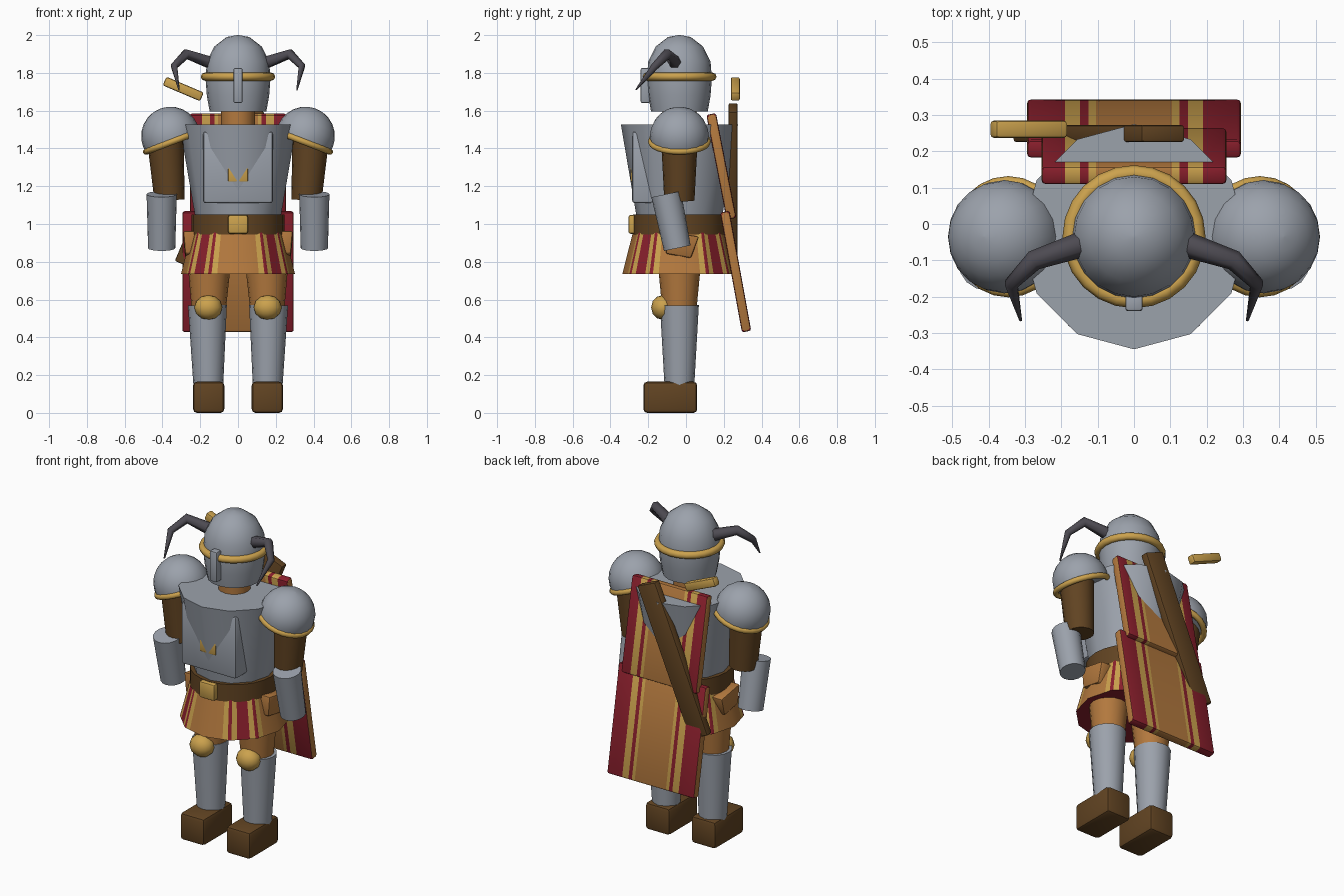
import bpy, bmesh, math
from mathutils import Matrix, Vector

if "Cube" in bpy.data.objects:
    bpy.data.objects.remove(bpy.data.objects["Cube"], do_unlink=True)

AXIS_Y = -0.035  # depth of the body's centre line


def material(name, rgb):
    m = bpy.data.materials.new(name)
    m.use_nodes = True
    m.diffuse_color = (*rgb, 1)
    for n in m.node_tree.nodes:
        if n.type == 'BSDF_PRINCIPLED':
            n.inputs["Base Color"].default_value = (*rgb, 1)
    return m


STEEL = material("steel_grey", (0.33, 0.36, 0.41))
RED = material("dark_red", (0.26, 0.014, 0.026))
ORANGE = material("tan_orange", (0.45, 0.19, 0.048))
GOLD = material("gold", (0.60, 0.36, 0.075))
BROWN = material("dark_brown", (0.12, 0.057, 0.016))
HORN = material("horn_grey", (0.075, 0.07, 0.085))


def finish(name, bm, mats, matrix=None):
    bmesh.ops.recalc_face_normals(bm, faces=bm.faces)
    me = bpy.data.meshes.new(name)
    bm.to_mesh(me)
    bm.free()
    for m in mats:
        me.materials.append(m)
    ob = bpy.data.objects.new(name, me)
    if matrix:
        ob.matrix_world = matrix
    bpy.context.collection.objects.link(ob)
    bpy.ops.object.select_all(action='DESELECT')
    ob.select_set(True)
    bpy.context.view_layer.objects.active = ob
    bpy.ops.object.shade_smooth_by_angle(angle=math.radians(40))
    return ob


def lathe(name, profile, mat, matrix, seg=16):
    """Turn (radius, height) points around local z and close both ends."""
    bm = bmesh.new()
    rings = [[bm.verts.new((r * math.cos(math.tau * i / seg),
                            r * math.sin(math.tau * i / seg), z)) for i in range(seg)]
             for r, z in profile]
    for a, b in zip(rings, rings[1:]):
        for i in range(seg):
            j = (i + 1) % seg
            bm.faces.new((a[i], a[j], b[j], b[i]))
    bm.faces.new(rings[0])
    bm.faces.new(rings[-1])
    return finish(name, bm, [mat], matrix)


def limb(name, p0, p1, r0, r1, mat):
    """Tapered cylinder between two points."""
    p0, p1 = Vector(p0), Vector(p1)
    d = p1 - p0
    rot = Vector((0, 0, 1)).rotation_difference(d).to_matrix().to_4x4()
    return lathe(name, [(r0, 0), (r1, d.length)], mat, Matrix.Translation(p0) @ rot)


def box_mesh(size, bevel, taper=1.0):
    bm = bmesh.new()
    bmesh.ops.create_cube(bm, size=1)
    for v in bm.verts:
        k = taper if v.co.z < 0 else 1
        v.co = (v.co.x * size[0] * k, v.co.y * size[1] * k, v.co.z * size[2])
    if bevel:
        bmesh.ops.bevel(bm, geom=bm.edges[:], offset=bevel, segments=2,
                        profile=0.5, affect='EDGES')
    return bm


def box(name, centre, size, mat, bevel=0.01, rot=None, taper=1.0):
    m = Matrix.Translation(centre)
    if rot:
        m = m @ rot
    return finish(name, box_mesh(size, bevel, taper), [mat], m)


def ring(name, matrix, major, minor):
    bpy.ops.mesh.primitive_torus_add(major_segments=24, minor_segments=8,
                                     major_radius=major, minor_radius=minor)
    ob = bpy.context.object
    ob.name = name
    ob.matrix_world = matrix
    ob.data.materials.append(GOLD)
    bpy.ops.object.shade_smooth()
    return ob


def at(x, y, z):
    return Matrix.Translation((x, y, z))


# Helmet, band, nose guard and neck
lathe("helmet", [(0.15, 1.595), (0.165, 1.68), (0.172, 1.77), (0.165, 1.86),
                 (0.125, 1.94), (0.06, 1.99), (0.005, 2.0)], STEEL, at(0, AXIS_Y, 0), 20)
ring("helmet_band", at(0, AXIS_Y, 1.78), 0.175, 0.022)
box("nose_guard", (0, -0.215, 1.733), (0.048, 0.05, 0.185), STEEL, 0.008)
limb("neck", (0, AXIS_Y, 1.5), (0, AXIS_Y, 1.62), 0.09, 0.09, ORANGE)

# Flared breastplate with chest block and emblem
lathe("torso", [(0.22, 1.0), (0.31, 1.528)], STEEL, at(0, AXIS_Y, 0), 12)
box("chest_block", (0, -0.19, 1.3), (0.37, 0.19, 0.38), STEEL, 0.015)
box("chest_emblem", (0, -0.25, 1.275), (0.105, 0.085, 0.1), GOLD, 0.004)

# Belt and buckle
lathe("belt", [(0.246, 0.945), (0.246, 1.05)], BROWN, at(0, AXIS_Y, 0), 24)
box("belt_buckle", (0, -0.275, 0.998), (0.105, 0.06, 0.1), GOLD, 0.012)


# Twelve-sided skirt, its stripes repeating in every quarter
def build_skirt():
    stripes = [(-38, RED), (-32, GOLD), (-28, RED), (-22, GOLD), (0, ORANGE),
               (22, ORANGE), (28, GOLD), (32, RED), (38, GOLD), (52, RED)]
    mats = [RED, GOLD, ORANGE]
    cuts = {}
    for q in range(4):
        for end, m in stripes:
            cuts[(end + 90 * q) % 360] = m
    corners = set(range(0, 360, 30)) | set(cuts)
    angles = sorted(corners)
    bm = bmesh.new()
    loops = []
    for r, z in ((0.302, 0.735), (0.235, 1.0)):
        loop = []
        for a in angles:
            flat = math.cos(math.radians(15)) / math.cos(math.radians(a % 30 - 15))
            t = math.radians(a)
            loop.append(bm.verts.new((r * flat * math.cos(t), r * flat * math.sin(t), z)))
        loops.append(loop)
    ends = sorted(cuts)
    n = len(angles)
    for i in range(n):
        j = (i + 1) % n
        f = bm.faces.new((loops[0][i], loops[0][j], loops[1][j], loops[1][i]))
        end = next((e for e in ends if e > angles[i]), ends[0])
        f.material_index = mats.index(cuts[end])
    for loop in loops:
        bm.faces.new(loop)
    finish("skirt", bm, mats, at(0, AXIS_Y, 0))


build_skirt()


# Striped back shield in two overlapping panels
def shield_panel(name, centre, size, tilt):
    bm = box_mesh(size, 0.012)
    edges = (0.105, 0.125, 0.148, 0.19)
    for e in edges:
        for s in (1, -1):
            bmesh.ops.bisect_plane(bm, geom=bm.verts[:] + bm.edges[:] + bm.faces[:],
                                   plane_co=(s * e, 0, 0), plane_no=(1, 0, 0))
    order = (2, 1, 0, 1, 0)  # centre to rim
    bm.normal_update()
    for f in bm.faces:
        x = abs(f.calc_center_median().x)
        f.material_index = order[sum(x > e for e in edges)]
        if abs(f.normal.x) > 0.9:
            f.material_index = 2
    finish(name, bm, [RED, GOLD, ORANGE],
           at(*centre) @ Matrix.Rotation(math.radians(tilt), 4, 'X'))


shield_panel("shield_upper", (0, 0.187, 1.305), (0.51, 0.052, 0.565), 11)
shield_panel("shield_lower", (0, 0.263, 0.748), (0.59, 0.05, 0.645), 10.3)

# Slung sheath and loose crossguard
lean = Matrix.Rotation(math.radians(23), 4, 'Y')
box("sheath", (-0.097, 0.249, 1.198), (0.13, 0.047, 0.91), BROWN, 0.008, lean)
box("crossguard", (-0.29, 0.261, 1.715), (0.215, 0.048, 0.05), GOLD, 0.01, lean)


def build_horn(name, s):
    cu = bpy.data.curves.new(name, 'CURVE')
    cu.dimensions = '3D'
    cu.bevel_depth = 1
    cu.bevel_resolution = 1
    cu.use_fill_caps = True
    path = [(0.14, -0.055, 1.852, 0.036), (0.275, -0.1, 1.9, 0.028),
            (0.338, -0.165, 1.835, 0.02), (0.312, -0.265, 1.71, 0.004)]
    sp = cu.splines.new('POLY')
    sp.points.add(len(path) - 1)
    for p, (x, y, z, r) in zip(sp.points, path):
        p.co = (s * x, y, z, 1)
        p.radius = r
    cu.materials.append(HORN)
    ob = bpy.data.objects.new(name, cu)
    bpy.context.collection.objects.link(ob)
    bpy.ops.object.select_all(action='DESELECT')
    ob.select_set(True)
    bpy.context.view_layer.objects.active = ob
    bpy.ops.object.convert(target='MESH')


# Paired parts
for side, s in (("left", 1), ("right", -1)):
    build_horn(side + "_horn", s)

    # Arm with domed shoulder guard
    tilt = Matrix.Rotation(math.radians(21 * s), 4, 'Y')
    shoulder = at(s * 0.357, AXIS_Y, 1.465) @ tilt
    dome = [(0.156 * math.cos(math.radians(a)), 0.156 * math.sin(math.radians(a)))
            for a in (-11, 0, 15, 30, 45, 60, 75, 89)]
    lathe(side + "_shoulder_guard", dome, STEEL, shoulder, 20)
    ring(side + "_shoulder_trim", shoulder @ at(0, 0, -0.03), 0.15, 0.017)
    limb(side + "_upper_arm", (s * 0.362, AXIS_Y, 1.125), (s * 0.385, AXIS_Y, 1.45),
         0.08, 0.097, BROWN)
    limb(side + "_forearm", (s * 0.404, -0.046, 0.872), (s * 0.404, -0.105, 1.158),
         0.072, 0.08, STEEL)
    box(side + "_hip_plate", (s * 0.25, -0.03, 0.89), (0.08, 0.18, 0.12), ORANGE,
        0.01, Matrix.Rotation(math.radians(-10), 4, 'X'), 0.75)

    # Leg
    limb(side + "_thigh", (s * 0.155, AXIS_Y, 0.54), (s * 0.152, AXIS_Y, 0.8),
         0.09, 0.115, ORANGE)
    limb(side + "_shin", (s * 0.157, AXIS_Y, 0.13), (s * 0.162, AXIS_Y, 0.57),
         0.078, 0.103, STEEL)
    knee = at(s * 0.157, -0.12, 0.558) @ Matrix.Diagonal((0.074, 0.065, 0.066, 1))
    ball = [(math.cos(math.radians(a)), math.sin(math.radians(a)))
            for a in (-89, -60, -30, 0, 30, 60, 89)]
    lathe(side + "_knee_guard", ball, GOLD, knee, 16)
    box(side + "_foot", (s * 0.155, -0.083, 0.0825), (0.165, 0.285, 0.165), BROWN, 0.02)
